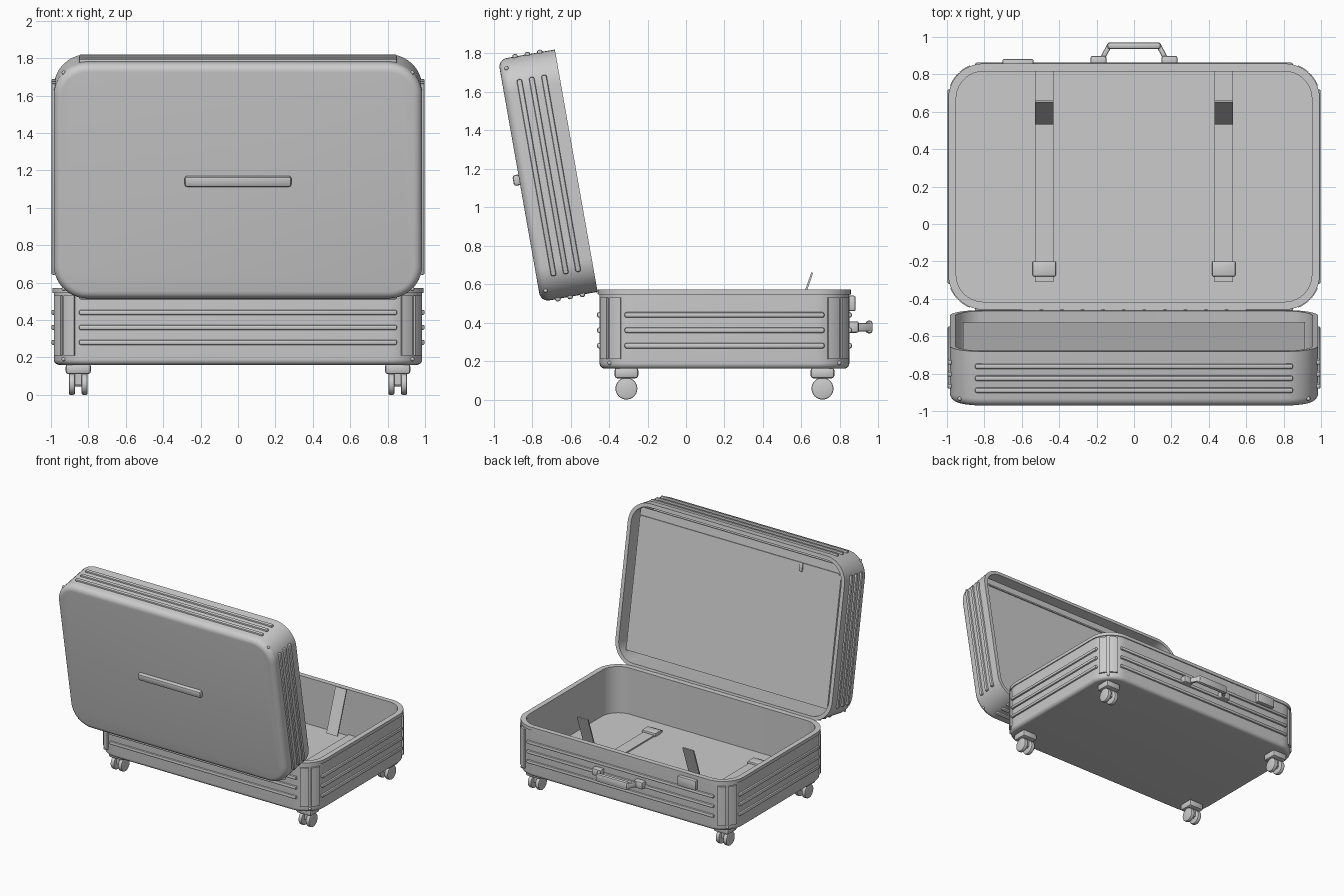
import bpy, bmesh
from math import radians, sin, cos, pi
from mathutils import Matrix, Vector

if "Cube" in bpy.data.objects:
    bpy.data.objects.remove(bpy.data.objects["Cube"])

BASE = Matrix.Identity(4)
# open lid: local y runs up the lid, local z points outwards
LID = Matrix.Translation((0, -0.46, 0.56)) @ Matrix.Rotation(radians(100), 4, 'X')
HX, R, WALL = 0.985, 0.18, 0.03


def finish(bm, name, frame=BASE, angle=35):
    bmesh.ops.recalc_face_normals(bm, faces=bm.faces)
    me = bpy.data.meshes.new(name)
    bm.to_mesh(me)
    bm.free()
    ob = bpy.data.objects.new(name, me)
    bpy.context.collection.objects.link(ob)
    ob.matrix_world = frame
    bpy.ops.object.select_all(action='DESELECT')
    ob.select_set(True)
    bpy.context.view_layer.objects.active = ob
    bpy.ops.object.shade_smooth_by_angle(angle=radians(angle))
    return ob


def box(name, centre, size, bevel=0.0, frame=BASE, segs=2):
    bm = bmesh.new()
    bmesh.ops.create_cube(bm, size=1)
    bmesh.ops.scale(bm, vec=size, verts=bm.verts)
    if bevel:
        bmesh.ops.bevel(bm, geom=bm.edges[:], offset=bevel, segments=segs,
                        profile=0.5, affect='EDGES')
    return finish(bm, name, frame @ Matrix.Translation(centre))


def cyl(name, centre, r, length, bevel=0.0, segs=24):
    bm = bmesh.new()
    bmesh.ops.create_cone(bm, cap_ends=True, segments=segs, radius1=r, radius2=r, depth=length)
    if bevel:
        rim = [e for e in bm.edges if abs(e.verts[0].co.z - e.verts[1].co.z) < 1e-6]
        bmesh.ops.bevel(bm, geom=rim, offset=bevel, segments=2, profile=0.5, affect='EDGES')
    return finish(bm, name, Matrix.Translation(centre) @ Matrix.Rotation(pi / 2, 4, 'Y'))


def outline(hx, hy, r, n=10):
    pts = []
    for k, (sx, sy) in enumerate(((1, 1), (-1, 1), (-1, -1), (1, -1))):
        for i in range(n + 1):
            a = (k + i / n) * pi / 2
            pts.append((sx * (hx - r) + r * cos(a), sy * (hy - r) + r * sin(a)))
    return pts


def loft(name, hy, cy, rings, frame=BASE, closed=False):
    """Stack rounded rectangles given as (inset, z)."""
    bm = bmesh.new()
    loops = [[bm.verts.new((x, y + cy, z)) for x, y in outline(HX - d, hy - d, max(R - d, 0.02))]
             for d, z in rings]
    pairs = list(zip(loops, loops[1:] + loops[:1])) if closed else list(zip(loops, loops[1:]))
    for a, b in pairs:
        for i in range(len(a)):
            j = (i + 1) % len(a)
            bm.faces.new((a[i], a[j], b[j], b[i]))
    if not closed:
        bm.faces.new(loops[0])
        bm.faces.new(loops[-1])
    return finish(bm, name, frame)


def fillet(r, z, s):
    return [(r - r * sin(a), z + s * (r - r * cos(a))) for a in (i * pi / 12 for i in range(7))]


def ribs(part, hy, cy, levels, frame):
    for k, z in enumerate(levels):
        for s, side in ((-1, "a"), (1, "b")):
            box(f"{part}_long_rib_{side}{k}", (0, cy + s * hy, z), (1.70, 0.026, 0.028), 0.01, frame)
            box(f"{part}_end_rib_{side}{k}", (s * HX, cy, z), (0.026, 1.04, 0.028), 0.01, frame)


def rivets(part, hy, cy, z, frame):
    o = R - R * cos(pi / 4)
    for sx in (-1, 1):
        for sy in (-1, 1):
            bm = bmesh.new()
            bmesh.ops.create_uvsphere(bm, u_segments=12, v_segments=8, radius=0.011)
            finish(bm, f"{part}_rivet",
                   frame @ Matrix.Translation((sx * (HX - o), cy + sy * (hy - o), z)))


# shells
BHY, BCY, LHY, LCY = 0.65, 0.20, 0.64, 0.64
loft("base_shell", BHY, BCY, fillet(0.03, 0.16, 1) + [(0, 0.565), (WALL, 0.565), (WALL, 0.19)])
loft("base_rim", BHY, BCY, [(-0.008, 0.545), (-0.008, 0.572), (0.034, 0.572), (0.034, 0.545)],
     closed=True)
loft("lid_shell", LHY, LCY, fillet(0.045, 0.30, -1) + [(0, 0), (WALL, 0), (WALL, 0.27)], LID)
ribs("base", BHY, BCY, (0.28, 0.36, 0.44), BASE)
ribs("lid", LHY, LCY, (0.08, 0.145, 0.21), LID)
rivets("base", BHY, BCY, 0.19, BASE)
rivets("lid", LHY, LCY, 0.265, LID)

# corner guards wrapped around the base corners
for sx in (-1, 1):
    for sy in (-1, 1):
        for a0, a1 in ((22, 42), (48, 68)):
            bm = bmesh.new()
            secs = []
            for i in range(6):
                a = radians(a0 + (a1 - a0) * i / 5)
                secs.append([bm.verts.new((sx * (HX - R + r * cos(a)),
                                           BCY + sy * (BHY - R + r * sin(a)), z))
                             for r, z in ((R - .01, .21), (R + .012, .21),
                                          (R + .012, .53), (R - .01, .53))])
            for p, q in zip(secs, secs[1:]):
                for i in range(4):
                    j = (i + 1) % 4
                    bm.faces.new((p[i], p[j], q[j], q[i]))
            bm.faces.new(secs[0])
            bm.faces.new(secs[-1])
            finish(bm, "corner_guard")

# lid details: outer bar, lining panel, zip and pull
box("lid_bar", (0, 0.645, 0.312), (0.57, 0.056, 0.04), 0.012, LID)
box("lid_lining", (0, 0.66, 0.056), (1.83, 1.12, 0.012), 0, LID)
box("zip", (0, 1.15, 0.048), (1.80, 0.014, 0.012), 0, LID)
box("zip_pull", (-0.56, 1.125, 0.040), (0.03, 0.07, 0.012), 0.004, LID)

# hinge knuckles
for k in range(-5, 6):
    cyl("hinge_knuckle", (k * 0.11, -0.457, 0.562), 0.011, 0.095, segs=12)

# casters
for sx in (-1, 1):
    for y in (-0.31, 0.71):
        x = sx * 0.854
        box("caster_bracket", (x, y, 0.138), (0.135, 0.124, 0.056), 0.015)
        box("caster_stem", (x, y, 0.088), (0.036, 0.04, 0.07))
        cyl("caster_axle", (x, y, 0.057), 0.012, 0.09, segs=12)
        for d in (-0.034, 0.034):
            cyl("caster_wheel", (x + d, y, 0.057), 0.057, 0.032, 0.007, 32)

# packing straps with buckles and raised loose ends
lo, hi = Vector((0, 0.537, 0.32)), Vector((0, 0.657, 0.66))
tilt = Matrix.Rotation(-math_a, 4, 'X') if (math_a := (hi - lo).yz.angle_signed(Vector((0, 1)))) > 9 \
    else Matrix.Rotation(-radians(19.4), 4, 'X')
for x in (-0.48, 0.48):
    box("strap", (x, 0.26, 0.195), (0.10, 1.14, 0.012))
    box("strap_buckle", (x, -0.24, 0.203), (0.124, 0.08, 0.03), 0.006)
    mid = (lo + hi) / 2
    box("strap_loose_end", (0, 0, 0), (0.10, 0.01, (hi - lo).length), 0,
        Matrix.Translation((x, mid.y, mid.z)) @ tilt)

# carry handle and latch on the back wall
for s in (-1, 1):
    box("handle_mount", (s * 0.19, 0.872, 0.377), (0.085, 0.055, 0.06), 0.012)
    d = Vector((-s * 0.045, 0.085, 0))
    box("handle_arm", (0, 0, 0), (0.026, d.length + 0.02, 0.044), 0.008,
        Matrix.Translation((s * 0.153, 0.915, 0.377))
        @ Matrix.Rotation(s * radians(27.9), 4, 'Z'))
box("handle_grip", (0, 0.953, 0.377), (0.285, 0.034, 0.066), 0.012)
box("latch", (-0.62, 0.864, 0.50), (0.165, 0.036, 0.08), 0.008)
